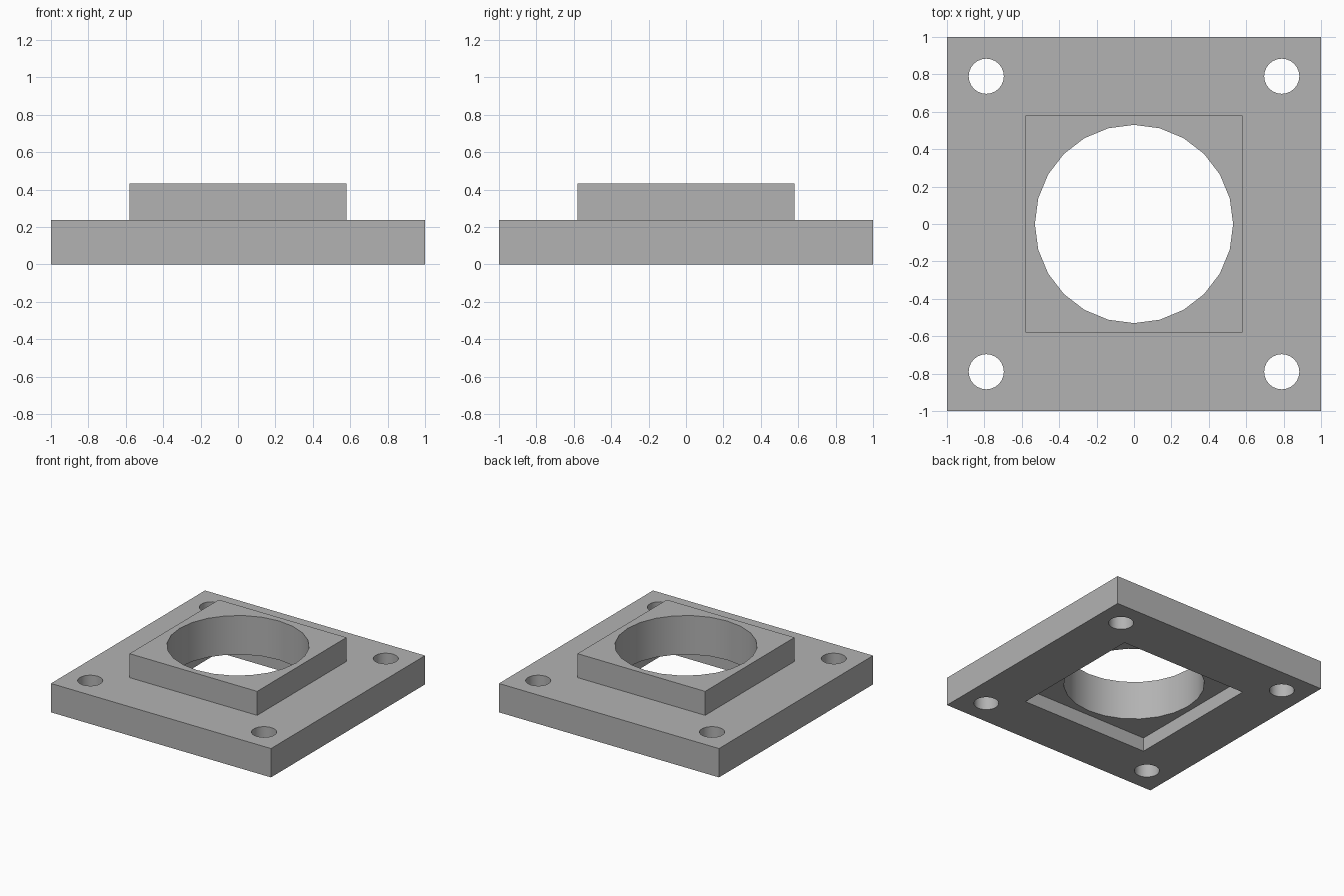
import bpy
import math

PLATE_H, TOP_Z, RECESS_H = 0.237, 0.434, 0.114
BOSS, BORE_R = 0.58, 0.53
HOLE_POS, HOLE_R = 0.79, 0.094

default = bpy.data.objects.get("Cube")
if default:
    bpy.data.objects.remove(default, do_unlink=True)

grey = bpy.data.materials.new("plain_grey")
grey.use_nodes = True
colour = (0.45, 0.45, 0.45, 1)
grey.diffuse_color = colour
grey.node_tree.nodes["Principled BSDF"].inputs["Base Color"].default_value = colour


def block(name, half, z0, z1):
    bpy.ops.mesh.primitive_cube_add(size=1, location=(0, 0, (z0 + z1) / 2))
    ob = bpy.context.object
    ob.name = name
    ob.scale = (2 * half, 2 * half, z1 - z0)
    bpy.ops.object.transform_apply(location=True, rotation=False, scale=True)
    ob.data.materials.append(grey)
    return ob


def drill(name, radius, x, y, sides):
    bpy.ops.mesh.primitive_cylinder_add(vertices=sides, radius=radius, depth=2, location=(x, y, 0))
    ob = bpy.context.object
    ob.name = name
    ob.data.materials.append(grey)
    return ob


def combine(body, tool, operation):
    mod = body.modifiers.new(tool.name, "BOOLEAN")
    mod.operation = operation
    mod.solver = "EXACT"
    mod.object = tool
    bpy.context.view_layer.objects.active = body
    bpy.ops.object.modifier_apply(modifier=mod.name)
    bpy.data.objects.remove(tool, do_unlink=True)


# Square plate with a raised square boss
plate = block("flange_plate", 1, 0, PLATE_H)
combine(plate, block("boss", BOSS, PLATE_H - 0.05, TOP_Z), "UNION")

# Square recess underneath, round bore and corner bolt holes
combine(plate, block("recess", BOSS, -0.1, RECESS_H), "DIFFERENCE")
combine(plate, drill("bore", BORE_R, 0, 0, 24), "DIFFERENCE")
for sx in (-1, 1):
    for sy in (-1, 1):
        combine(plate, drill("bolt_hole", HOLE_R, sx * HOLE_POS, sy * HOLE_POS, 24), "DIFFERENCE")

# Smooth hole walls, sharp edges elsewhere
bpy.ops.object.select_all(action="DESELECT")
plate.select_set(True)
bpy.context.view_layer.objects.active = plate
bpy.ops.object.shade_smooth_by_angle(angle=math.radians(30))
